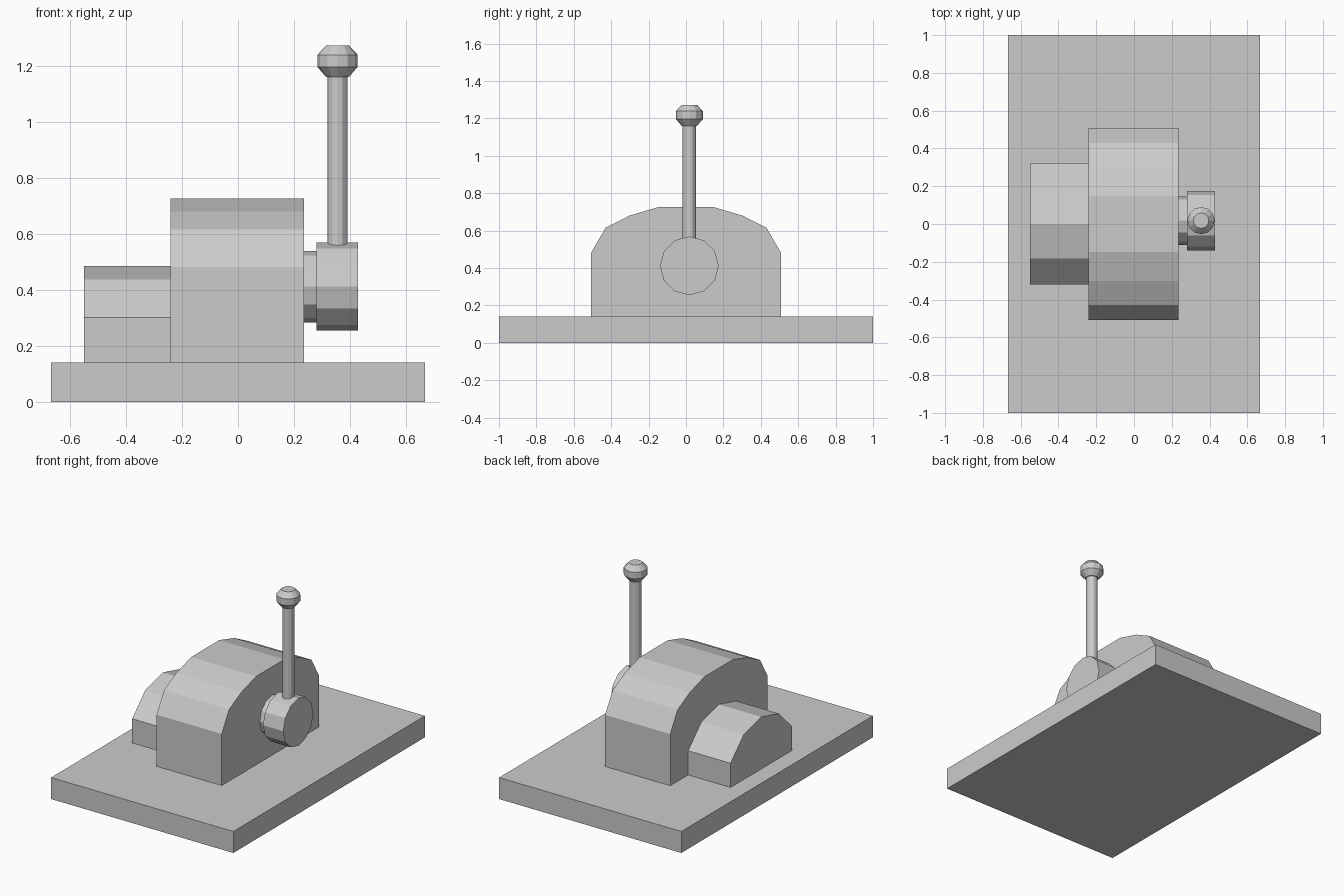
import bpy, bmesh
from math import pi, sin, cos

if "Cube" in bpy.data.objects:
    bpy.data.objects.remove(bpy.data.objects["Cube"])

HUB_Y, HUB_Z, LEVER_X = 0.018, 0.412, 0.355


def finish(name, bm):
    bmesh.ops.recalc_face_normals(bm, faces=bm.faces)
    mesh = bpy.data.meshes.new(name)
    bm.to_mesh(mesh)
    bm.free()
    obj = bpy.data.objects.new(name, mesh)
    bpy.context.collection.objects.link(obj)
    return obj


def skin(name, rings):
    """Join equal-sized rings of points and cap both ends."""
    bm = bmesh.new()
    loops = [[bm.verts.new(p) for p in ring] for ring in rings]
    for a, b in zip(loops, loops[1:]):
        for i in range(len(a)):
            j = (i + 1) % len(a)
            bm.faces.new((a[i], a[j], b[j], b[i]))
    bm.faces.new(loops[0])
    bm.faces.new(loops[-1])
    return finish(name, bm)


def extrude_x(name, profile, x0, x1):
    return skin(name, [[(x, y, z) for y, z in profile] for x in (x0, x1)])


def arch(half):
    """Mirror a half profile (bottom to top) across y = 0."""
    return half + [(-y, z) for y, z in reversed(half) if y > 0]


def circle(r, sides=12):
    return [(r * cos(2 * pi * i / sides), r * sin(2 * pi * i / sides)) for i in range(sides)]


def disc_x(name, r, x0, x1):
    extrude_x(name, [(HUB_Y + a, HUB_Z + b) for a, b in circle(r)], x0, x1)


def turned_z(name, steps):
    skin(name, [[(LEVER_X + a, HUB_Y + b, z) for a, b in circle(r)] for r, z in steps])


# Base plate
extrude_x("base_plate", arch([(1.0, 0), (1.0, 0.142)]), -0.666, 0.666)

# Arched housings
extrude_x("main_housing", arch([(0.507, 0.142), (0.507, 0.483), (0.43, 0.615),
                                (0.303, 0.68), (0.147, 0.726)]), -0.24, 0.236)
extrude_x("side_housing", arch([(0.32, 0.142), (0.32, 0.302), (0.183, 0.438),
                                (0, 0.486)]), -0.55, -0.24)

# Pivot collar and hub
disc_x("pivot_collar", 0.128, 0.236, 0.28)
disc_x("pivot_hub", 0.157, 0.28, 0.428)

# Lever rod and knob
turned_z("lever_rod", [(0.036, 0.555), (0.036, 1.165)])
turned_z("lever_knob", [(0.041, 1.16), (0.072, 1.196), (0.072, 1.239), (0.041, 1.272)])
